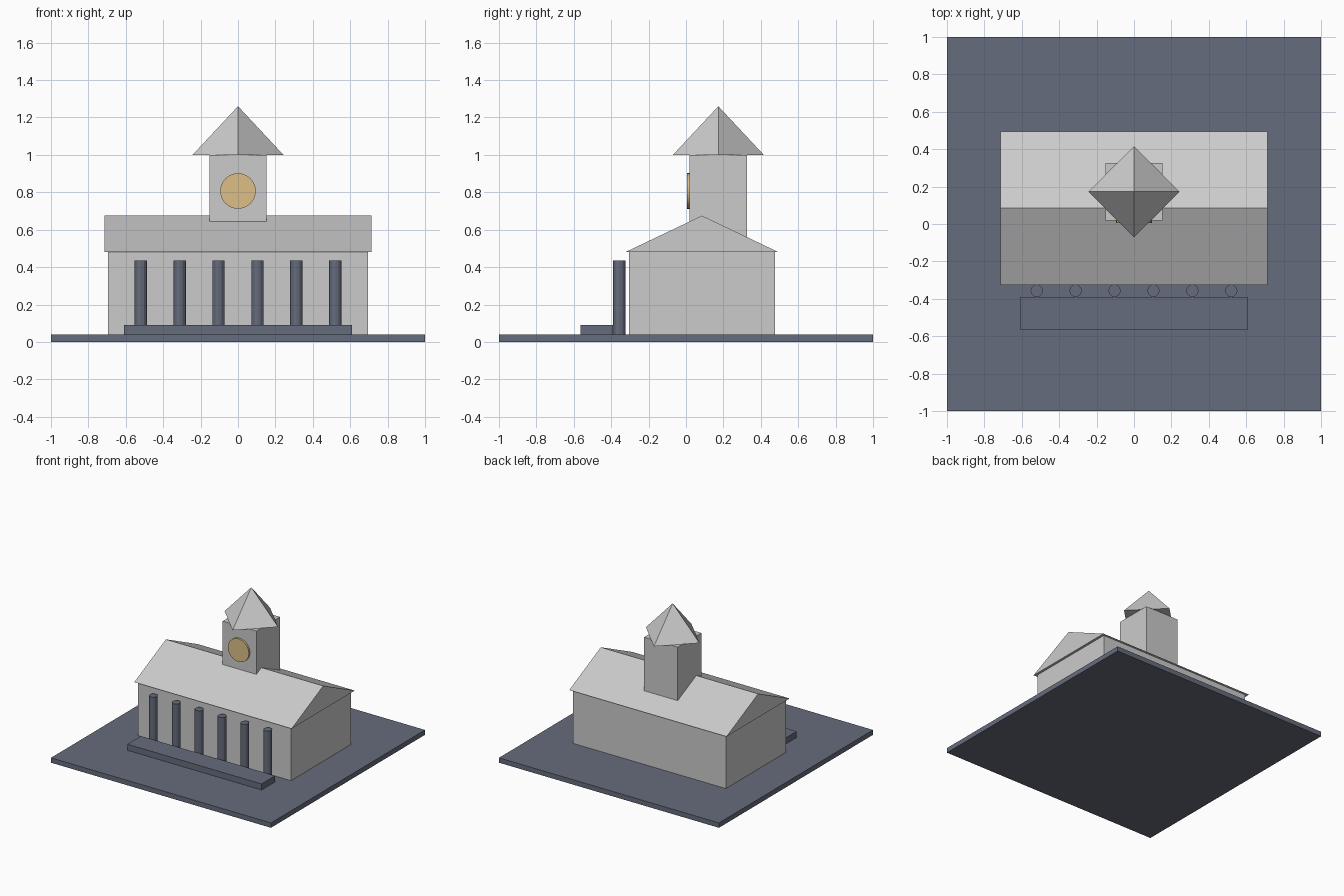
import bpy, bmesh
from math import radians

if "Cube" in bpy.data.objects:
    bpy.data.objects.remove(bpy.data.objects["Cube"])


def material(name, rgb):
    m = bpy.data.materials.new(name)
    m.diffuse_color = (*rgb, 1)
    m.use_nodes = True
    m.node_tree.nodes["Principled BSDF"].inputs["Base Color"].default_value = m.diffuse_color
    return m


slate = material("slate", (0.13, 0.15, 0.20))
gold = material("gold", (0.72, 0.52, 0.24))


def finish(ob, name, mat=None):
    ob.name = name
    if mat:
        ob.data.materials.append(mat)
    return ob


def box(name, x, y, z, mat=None):
    # box from (min, max) ranges
    r = (x, y, z)
    bpy.ops.mesh.primitive_cube_add(size=1, location=[(a + b) / 2 for a, b in r])
    ob = bpy.context.object
    ob.scale = [b - a for a, b in r]
    bpy.ops.object.transform_apply(location=False, rotation=False, scale=True)
    return finish(ob, name, mat)


def prism_x(name, profile, half):
    # extrude a (y, z) profile along x
    bm = bmesh.new()
    face = bm.faces.new([bm.verts.new((-half, y, z)) for y, z in profile])
    ext = bmesh.ops.extrude_face_region(bm, geom=[face], use_keep_orig=True)
    moved = [v for v in ext["geom"] if isinstance(v, bmesh.types.BMVert)]
    bmesh.ops.translate(bm, verts=moved, vec=(2 * half, 0, 0))
    bmesh.ops.recalc_face_normals(bm, faces=bm.faces)
    me = bpy.data.meshes.new(name)
    bm.to_mesh(me)
    bm.free()
    ob = bpy.data.objects.new(name, me)
    bpy.context.collection.objects.link(ob)
    return finish(ob, name)


# Plaza and front step
box("plaza", (-1, 1), (-1, 1), (0, 0.04), slate)
box("front_step", (-0.61, 0.61), (-0.565, -0.39), (0.04, 0.09), slate)

# Main hall with gable roof
box("hall", (-0.695, 0.695), (-0.305, 0.475), (0.04, 0.48))
prism_x("hall_roof", [(-0.325, 0.48), (0.495, 0.48), (0.085, 0.675)], 0.715)

# Row of columns
for i in range(6):
    bpy.ops.mesh.primitive_cylinder_add(
        vertices=12, radius=0.033, depth=0.395,
        location=(-0.52 + i * 0.208, -0.357, 0.2375))
    finish(bpy.context.object, f"column_{i + 1}", slate)

# Clock tower, with its spire turned 45 degrees to the walls
box("tower", (-0.153, 0.153), (0.02, 0.326), (0.48, 1.0))
bpy.ops.mesh.primitive_cone_add(
    vertices=4, radius1=0.243, radius2=0, depth=0.26, location=(0, 0.173, 1.13))
finish(bpy.context.object, "spire")

# Clock face
bpy.ops.mesh.primitive_cylinder_add(
    vertices=32, radius=0.095, depth=0.03,
    location=(0, 0.02, 0.807), rotation=(radians(90), 0, 0))
finish(bpy.context.object, "clock_face", gold)
